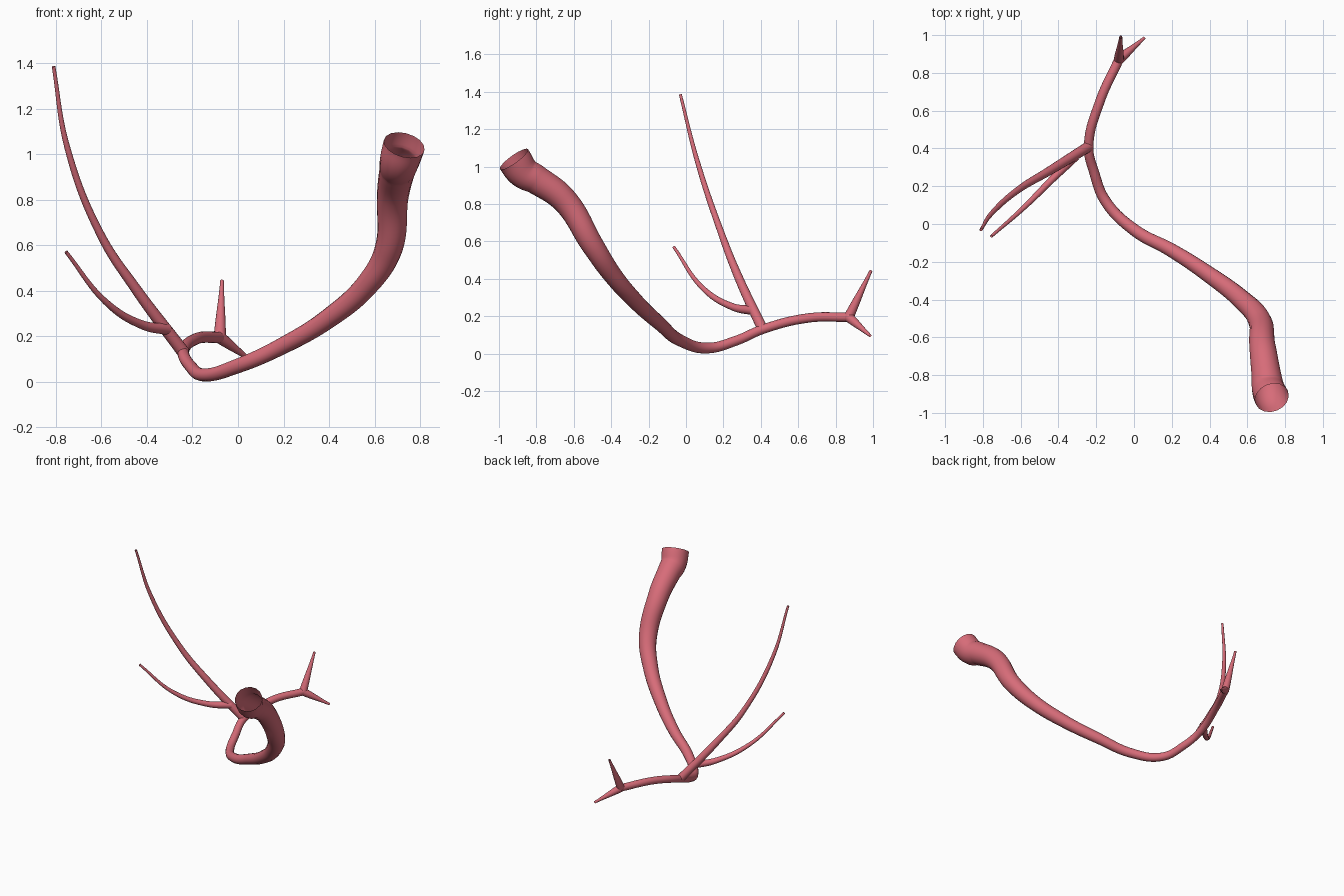
import bpy
from mathutils import Vector

cube = bpy.data.objects.get("Cube")
if cube:
    bpy.data.objects.remove(cube, do_unlink=True)

# Vessel wall colour
wall_colour = (0.68, 0.15, 0.19, 1)
vessel_wall = bpy.data.materials.new("vessel_wall")
vessel_wall.use_nodes = True
vessel_wall.diffuse_color = wall_colour
shader = vessel_wall.node_tree.nodes["Principled BSDF"]
shader.inputs["Base Color"].default_value = wall_colour


def linear_taper(fraction):
    """Thin evenly from root to tip."""
    return 1 - fraction


def trunk_taper(fraction):
    """Stay wide near the mouth, then level out along the thin end."""
    return (1 - fraction ** 1.5) ** 3.4


def build_vessel(name, path, root_radius, tip_radius, taper=linear_taper):
    """Open-ended smooth tube whose radius follows a taper rule."""
    curve = bpy.data.curves.new(name, 'CURVE')
    curve.dimensions = '3D'
    curve.resolution_u = 12
    curve.bevel_depth = 1
    curve.bevel_resolution = 6
    curve.use_fill_caps = False
    curve.materials.append(vessel_wall)

    spline = curve.splines.new('BEZIER')
    spline.radius_interpolation = 'CARDINAL'
    spline.bezier_points.add(len(path) - 1)
    last = len(path) - 1
    for index, point in enumerate(spline.bezier_points):
        point.co = path[index]
        point.radius = tip_radius + (root_radius - tip_radius) * taper(index / last)
        point.handle_left_type = 'AUTO'
        point.handle_right_type = 'AUTO'

    vessel = bpy.data.objects.new(name, curve)
    bpy.context.collection.objects.link(vessel)
    bpy.ops.object.select_all(action='DESELECT')
    vessel.select_set(True)
    bpy.context.view_layer.objects.active = vessel
    bpy.ops.object.convert(target='MESH')
    bpy.ops.object.shade_smooth()


# Shared joints where the vessels divide
near_fork = Vector((-0.24, 0.41, 0.13))
far_fork = Vector((-0.08, 0.87, 0.195))

# Main vessel, from the wide open mouth to the far fork
main_path = [
    (0.73, -0.92, 1.04), (0.71, -0.87, 0.97), (0.7, -0.8, 0.93),
    (0.68, -0.65, 0.82), (0.66, -0.5, 0.58), (0.57, -0.4, 0.43),
    (0.4, -0.27, 0.28), (0.2, -0.14, 0.16), (0, -0.03, 0.07),
    (-0.15, 0.12, 0.03), (-0.21, 0.27, 0.07),
    near_fork, (-0.18, 0.65, 0.19), far_fork,
]
build_vessel("main_vessel", main_path, 0.092, 0.025, trunk_taper)

# Long side branch
long_path = [
    near_fork, (-0.45, 0.28, 0.41), (-0.6, 0.19, 0.64),
    (-0.75, 0.06, 1.03), (-0.81, -0.03, 1.385),
]
build_vessel("long_branch", long_path, 0.028, 0.008)

# Short branch leaving the long one
short_path = [
    (-0.31, 0.36, 0.23), (-0.42, 0.25, 0.25),
    (-0.58, 0.09, 0.35), (-0.755, -0.065, 0.57),
]
build_vessel("short_branch", short_path, 0.025, 0.008)

# Straight tapered twigs at the far fork
twig_tips = {
    "upper_twig": (-0.07, 0.99, 0.445),
    "lower_twig": (0.055, 0.985, 0.095),
}
for twig_name, twig_tip in twig_tips.items():
    build_vessel(twig_name, [far_fork, twig_tip], 0.027, 0.008)
